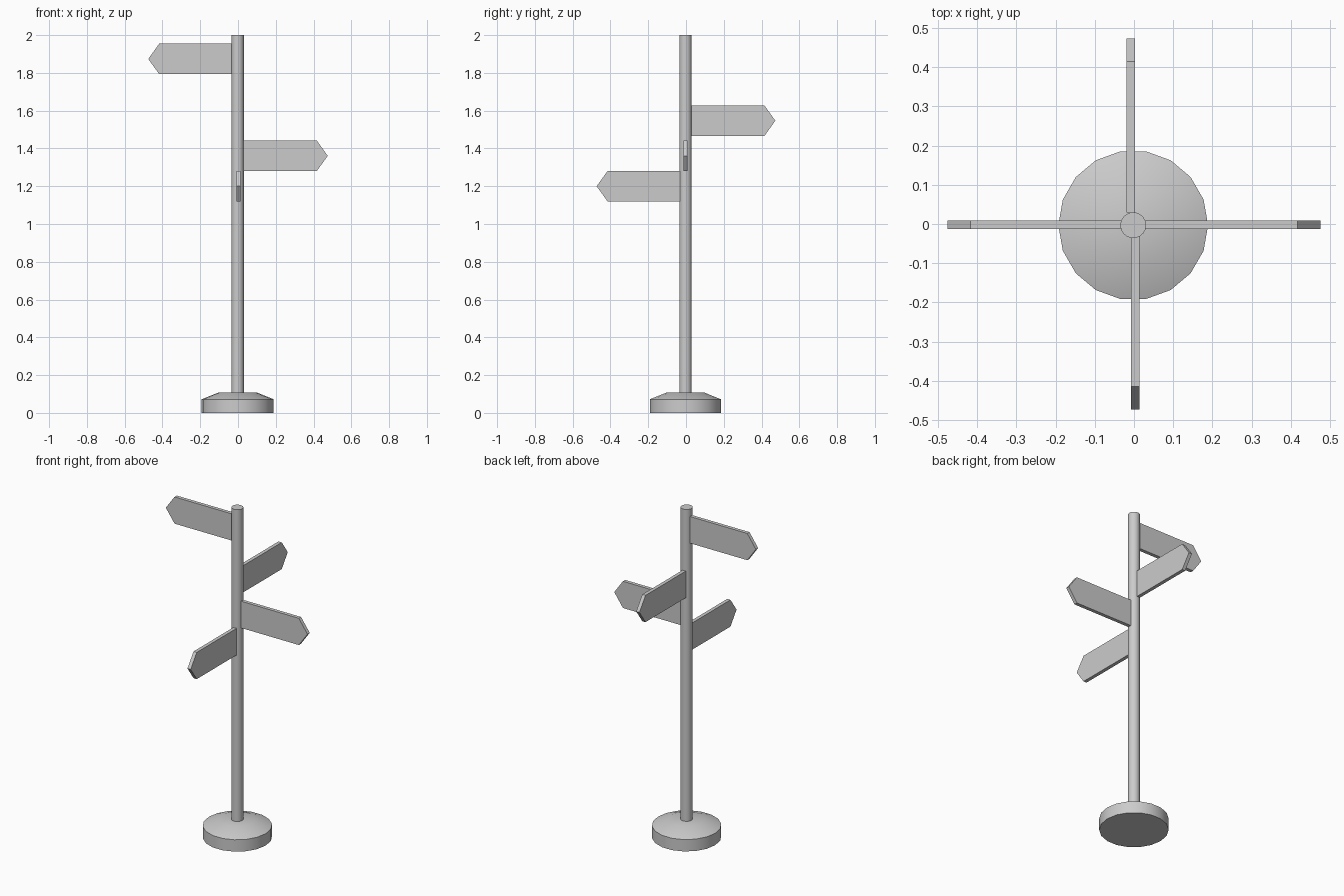
import bpy
import bmesh
from math import cos, sin, pi, radians

if "Cube" in bpy.data.objects:
    bpy.data.objects.remove(bpy.data.objects["Cube"])

CX, CY = -0.002, -0.003   # post axis
SIDES = 18


def finish(name, bm):
    bmesh.ops.recalc_face_normals(bm, faces=bm.faces[:])
    mesh = bpy.data.meshes.new(name)
    bm.to_mesh(mesh)
    bm.free()
    obj = bpy.data.objects.new(name, mesh)
    bpy.context.collection.objects.link(obj)
    return obj


def lathe(name, profile):
    """Closed stack of rings from (radius, z) pairs, smooth with sharp rims."""
    bm = bmesh.new()
    rings = [[bm.verts.new((CX + r * cos(2 * pi * i / SIDES),
                            CY + r * sin(2 * pi * i / SIDES), z))
              for i in range(SIDES)] for r, z in profile]
    for a, b in zip(rings, rings[1:]):
        for i in range(SIDES):
            j = (i + 1) % SIDES
            bm.faces.new((a[i], a[j], b[j], b[i]))
    bm.faces.new(rings[0])
    bm.faces.new(rings[-1])
    obj = finish(name, bm)
    bpy.ops.object.select_all(action='DESELECT')
    obj.select_set(True)
    bpy.context.view_layer.objects.active = obj
    bpy.ops.object.shade_smooth_by_angle(angle=radians(30))


def sign(name, direction, side, z, tip):
    """Arrow board: direction is its heading, side the offset across it."""
    dx, dy = direction
    h, t = 0.081, 0.0108
    outline = [(0.029, -h), (tip - 0.058, -h), (tip, 0),
               (tip - 0.058, h), (0.029, h)]
    bm = bmesh.new()
    sx, sy = side
    verts = [bm.verts.new((dx * u + sx - dy * -t, dy * u + sy + dx * -t, z + v))
             for u, v in outline]
    face = bm.faces.new(verts)
    ext = bmesh.ops.extrude_face_region(bm, geom=[face])
    moved = [e for e in ext['geom'] if isinstance(e, bmesh.types.BMVert)]
    bmesh.ops.translate(bm, verts=moved, vec=(-dy * 2 * t, dx * 2 * t, 0))
    finish(name, bm)


# Weighted foot and pole
lathe("base", [(0.191, 0), (0.191, 0.072), (0.098, 0.109)])
lathe("post", [(0.033, 0.10), (0.033, 2.0)])

# Four arrow boards, top to bottom
sign("sign_left", (-1, 0), (0, -0.002), 1.874, 0.475)
sign("sign_back", (0, 1), (-0.008, 0), 1.547, 0.473)
sign("sign_right", (1, 0), (0, -0.002), 1.361, 0.475)
sign("sign_front", (0, -1), (0.003, 0), 1.200, 0.473)
